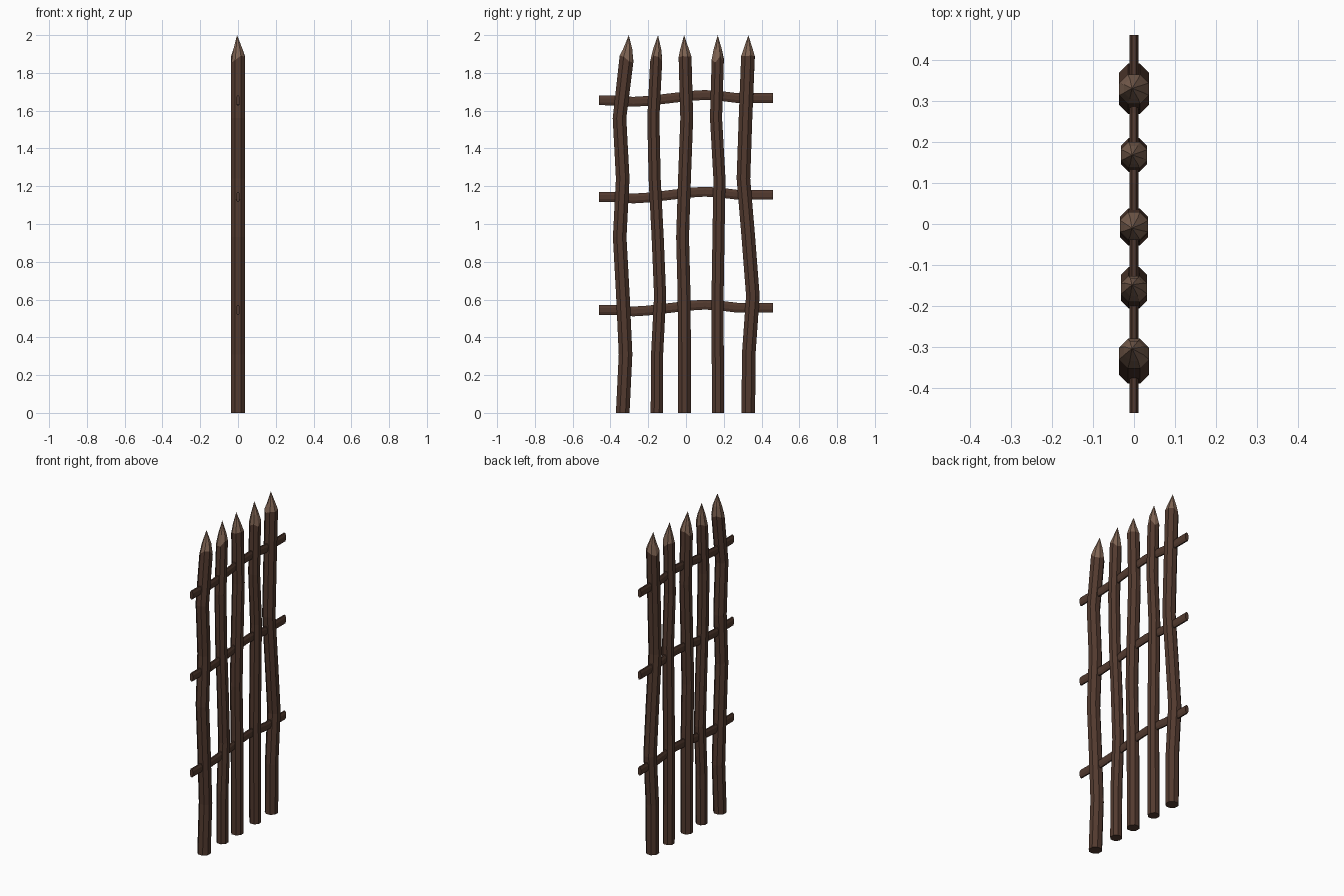
import bpy, bmesh, math, random

if "Cube" in bpy.data.objects:
    bpy.data.objects.remove(bpy.data.objects["Cube"])

random.seed(4)


def material(name, rgb):
    m = bpy.data.materials.new(name)
    m.diffuse_color = (*rgb, 1)
    m.use_nodes = True
    m.node_tree.nodes["Principled BSDF"].inputs["Base Color"].default_value = m.diffuse_color
    return m


BARK = material("bark", (0.085, 0.042, 0.028))
CUT = material("cut_wood", (0.21, 0.125, 0.085))


def skin(bm, rings, mat=0):
    """Join successive rings of vertices with quads."""
    for a, b in zip(rings, rings[1:]):
        n = len(a)
        for i in range(n):
            j = (i + 1) % n
            bm.faces.new((a[i], a[j], b[j], b[i])).material_index = mat


def finish(bm, name, mats):
    bmesh.ops.recalc_face_normals(bm, faces=bm.faces)
    me = bpy.data.meshes.new(name)
    bm.to_mesh(me)
    bm.free()
    for m in mats:
        me.materials.append(m)
    bpy.context.collection.objects.link(bpy.data.objects.new(name, me))


def octagon(rx, ry):
    k = 1 / math.cos(math.pi / 8)
    angles = [math.pi / 4 * (i + 0.5) for i in range(8)]
    return [(rx * k * math.cos(a), ry * k * math.sin(a)) for a in angles]


def post(name, r, path, tip_y):
    """Crooked octagonal stake with a whittled point."""
    bm = bmesh.new()
    oct_ = octagon(r, r)
    rings = [[bm.verts.new((x, y + c, z)) for x, y in oct_] for c, z in path]
    for v in rings[-1]:                       # uneven carved edge
        v.co.z += random.uniform(-0.015, 0.03)
    skin(bm, rings)
    bm.faces.new(rings[0])
    mid_y = (path[-1][0] + tip_y) / 2
    mid = [bm.verts.new((x * 0.68, mid_y + y * 0.68, 1.925)) for x, y in oct_]
    skin(bm, [rings[-1], mid], 1)
    tip = bm.verts.new((-0.005, tip_y, 2.0))
    for i in range(8):
        bm.faces.new((mid[i], mid[(i + 1) % 8], tip)).material_index = 1
    finish(bm, name, [BARK, CUT])


def rail(name, z0):
    """Thin wavy crossbar."""
    bm = bmesh.new()
    wave = [(-0.46, 0), (-0.36, -0.001), (-0.28, -0.008), (-0.2, -0.003),
            (0.02, 0.023), (0.1, 0.028), (0.18, 0.023), (0.27, 0.012), (0.46, 0.012)]
    rings = [[bm.verts.new((x, y, z0 + dz + h)) for x, h in octagon(0.0105, 0.026)]
             for y, dz in wave]
    skin(bm, rings)
    bm.faces.new(rings[0])
    bm.faces.new(rings[-1])
    finish(bm, name, [BARK])


# Stakes: radius, (y, z) centre line, tip y
stakes = [
    (0.036, [(-0.335, 0), (-0.32, 0.31), (-0.334, 0.62), (-0.351, 0.93),
             (-0.335, 1.24), (-0.352, 1.56), (-0.315, 1.865)], -0.303),
    (0.032, [(-0.155, 0), (-0.153, 0.31), (-0.137, 0.62), (-0.15, 0.93),
             (-0.166, 1.24), (-0.173, 1.56), (-0.158, 1.865)], -0.148),
    (0.034, [(-0.008, 0), (-0.008, 0.31), (-0.01, 0.62), (-0.018, 0.93),
             (-0.008, 1.24), (0.004, 1.56), (-0.005, 1.865)], -0.01),
    (0.032, [(0.17, 0), (0.168, 0.31), (0.167, 0.62), (0.172, 0.93),
             (0.177, 1.24), (0.159, 1.56), (0.168, 1.865)], 0.168),
    (0.036, [(0.33, 0), (0.332, 0.31), (0.354, 0.62), (0.33, 0.93),
             (0.304, 1.24), (0.315, 1.56), (0.328, 1.865)], 0.33),
]
for n, (r, path, tip_y) in enumerate(stakes, 1):
    post(f"stake_{n}", r, path, tip_y)

# Crossbars
for part, z in (("lower", 0.545), ("middle", 1.143), ("upper", 1.655)):
    rail(f"{part}_rail", z)
